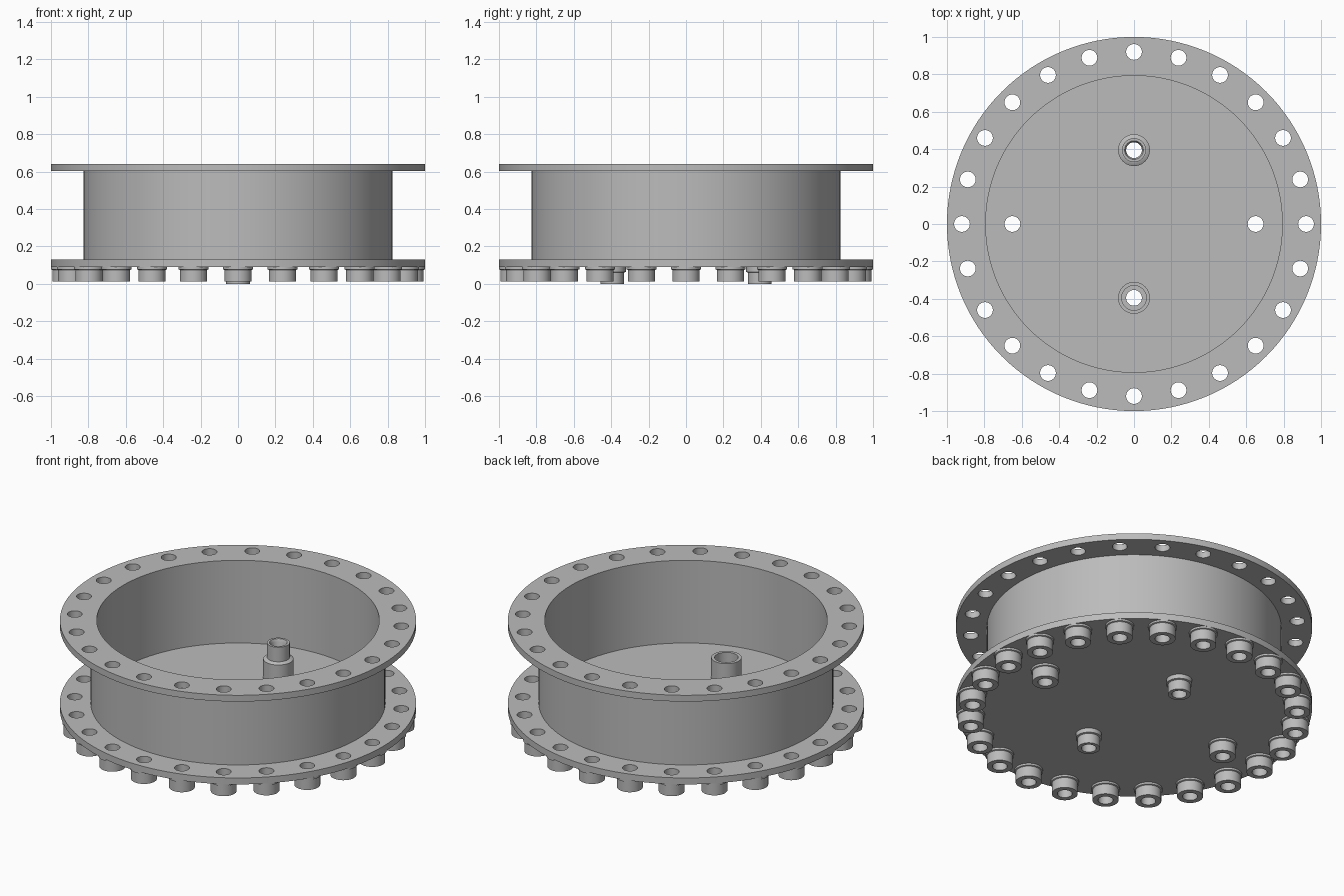
import bpy
import bmesh
from math import cos, sin, pi, tau, radians
from mathutils import Matrix, Vector

default_cube = bpy.data.objects.get("Cube")
if default_cube:
    bpy.data.objects.remove(default_cube, do_unlink=True)

grey = bpy.data.materials.new("plain grey")
grey.use_nodes = True
grey.diffuse_color = (0.5, 0.5, 0.5, 1)
grey.node_tree.nodes["Principled BSDF"].inputs["Base Color"].default_value = grey.diffuse_color

HOLE = 0.042        # bolt hole radius
BOLT_CIRCLE = 0.92
BOLTS = 24
PLATE_BOTTOM, FLOOR = 0.09, 0.13


def add_object(name, bm):
    mesh = bpy.data.meshes.new(name)
    bm.to_mesh(mesh)
    bm.free()
    obj = bpy.data.objects.new(name, mesh)
    mesh.materials.append(grey)
    bpy.context.collection.objects.link(obj)
    return obj


def smooth(obj):
    bpy.ops.object.select_all(action='DESELECT')
    obj.select_set(True)
    bpy.context.view_layer.objects.active = obj
    bpy.ops.object.shade_smooth_by_angle(angle=radians(30))


def lathe(name, profile, at=(0, 0), steps=40, closed=True):
    """Revolve (radius, z) points around a vertical axis."""
    bm = bmesh.new()
    verts = [bm.verts.new((r, 0, z)) for r, z in profile]
    pairs = list(zip(verts, verts[1:]))
    if closed:
        pairs.append((verts[-1], verts[0]))
    edges = [bm.edges.new(p) for p in pairs]
    bmesh.ops.spin(bm, geom=verts + edges, cent=(0, 0, 0), axis=(0, 0, 1),
                   angle=tau, steps=steps, use_duplicate=False)
    bmesh.ops.remove_doubles(bm, verts=bm.verts, dist=0.0001)
    bmesh.ops.recalc_face_normals(bm, faces=bm.faces)
    obj = add_object(name, bm)
    obj.location = (*at, 0)
    return obj


bolt_spots = [(BOLT_CIRCLE * cos(i * tau / BOLTS), BOLT_CIRCLE * sin(i * tau / BOLTS))
              for i in range(BOLTS)]
side_spots = [(0.65, 0), (-0.65, 0)]
pipe_spots = [(0, 0.395), (0, -0.395)]

# Flanged drum: base plate, wall and top flange in one revolved solid
drum = lathe("flanged_drum", [
    (0, PLATE_BOTTOM), (1, PLATE_BOTTOM), (1, FLOOR), (0.827, FLOOR),
    (0.827, 0.603), (1, 0.603), (1, 0.642), (0.793, 0.642),
    (0.793, FLOOR), (0, FLOOR)], steps=128, closed=False)

# Drill all the holes with one joined cutter
bm = bmesh.new()
for x, y in bolt_spots + side_spots + pipe_spots:
    bmesh.ops.create_cone(bm, cap_ends=True, segments=40, radius1=HOLE, radius2=HOLE,
                          depth=2, matrix=Matrix.Translation((x, y, 0.3)))
cutter = add_object("hole_cutter", bm)
cutter.hide_render = True
drill = drum.modifiers.new("holes", 'BOOLEAN')
drill.operation = 'DIFFERENCE'
drill.solver = 'EXACT'
drill.object = cutter
bpy.context.view_layer.objects.active = drum
bpy.ops.object.modifier_apply(modifier=drill.name)
bpy.data.objects.remove(cutter, do_unlink=True)
smooth(drum)

# Hollow bosses under the base plate, each with a thin collar
boss = [(HOLE, 0.012), (0.073, 0.012), (0.073, 0.075), (0.08, 0.078),
        (0.08, PLATE_BOTTOM), (HOLE, PLATE_BOTTOM)]
for i, spot in enumerate(bolt_spots):
    smooth(lathe(f"rim_boss_{i + 1}", boss, spot))
for side, spot in zip(("left", "right"), side_spots):
    smooth(lathe(f"{side}_boss", boss, spot))

# Narrower, slightly longer bosses below the two pipes
pipe_boss = [(HOLE, 0), (0.063, 0), (0.063, 0.06), (0.073, 0.063),
             (0.073, PLATE_BOTTOM), (HOLE, PLATE_BOTTOM)]
for side, spot in zip(("back", "front"), pipe_spots):
    smooth(lathe(f"{side}_pipe_boss", pipe_boss, spot))

# Back pipe: stepped, with a narrow spigot on top
smooth(lathe("back_pipe", [
    (HOLE, FLOOR), (0.085, FLOOR), (0.085, 0.252), (0.072, 0.26), (0.064, 0.262),
    (0.064, 0.352), (0.05, 0.352), (HOLE, 0.335)], pipe_spots[0]))

# Front pipe: plain, with a wide socket in its top
smooth(lathe("front_pipe", [
    (HOLE, FLOOR), (0.085, FLOOR), (0.085, 0.26), (0.066, 0.26),
    (0.066, 0.17), (HOLE, 0.17)], pipe_spots[1]))
